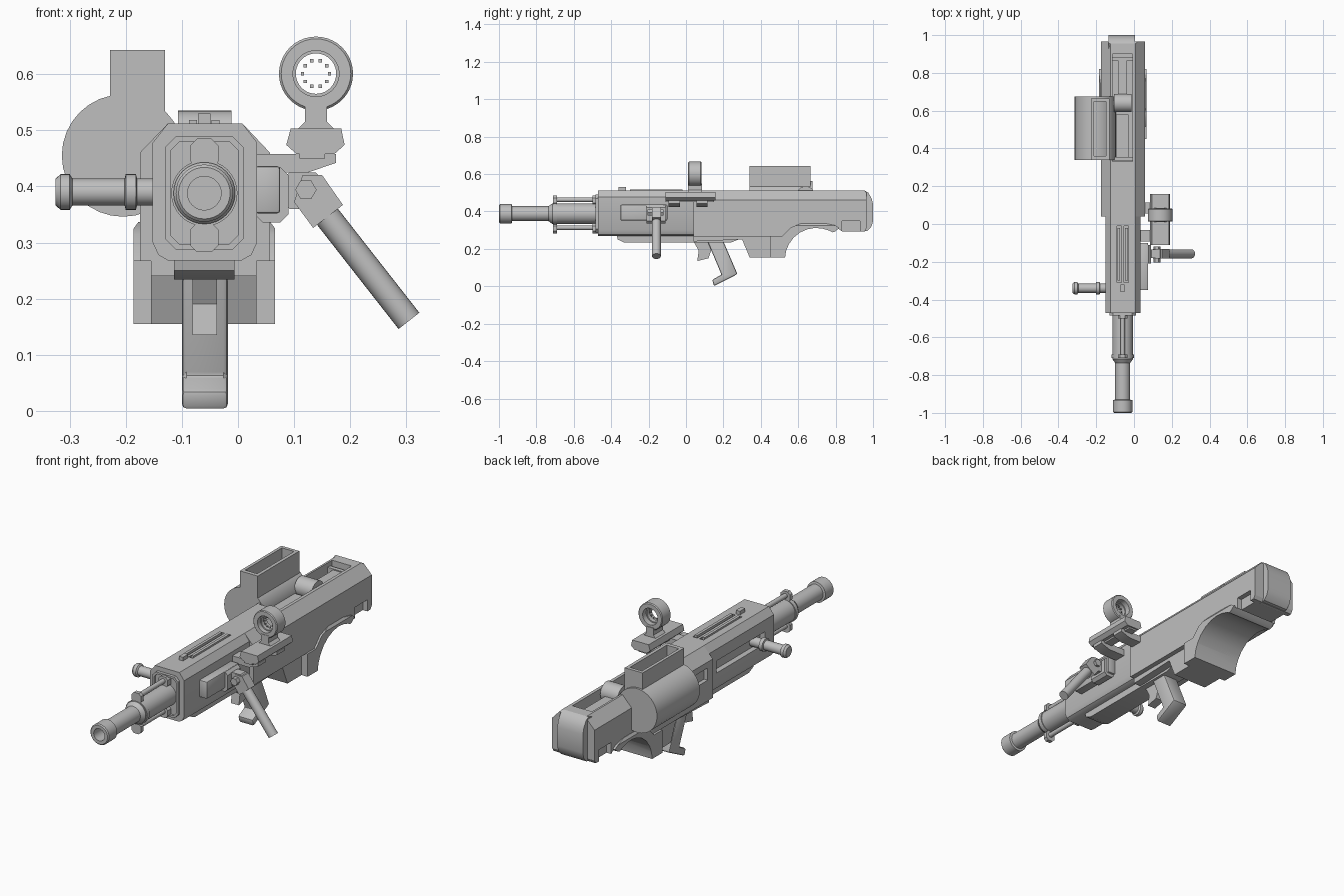
import bpy, bmesh, math
from mathutils import Vector

grey = bpy.data.materials.new("gunmetal_grey")
grey.diffuse_color = (0.52, 0.52, 0.52, 1)
CX, CZ = -0.06, 0.388          # barrel axis


def finish(name, bm):
    bmesh.ops.remove_doubles(bm, verts=bm.verts, dist=1e-5)
    bmesh.ops.recalc_face_normals(bm, faces=bm.faces)
    me = bpy.data.meshes.new(name)
    bm.to_mesh(me)
    bm.free()
    me.materials.append(grey)
    ob = bpy.data.objects.new(name, me)
    bpy.context.collection.objects.link(ob)
    return ob


def prism(name, axis, a, b, pts, bevel=0):
    """Extrude a 2D outline along an axis from a to b."""
    put = {'x': lambda t, p: (t, p[0], p[1]),
           'y': lambda t, p: (p[0], t, p[1]),
           'z': lambda t, p: (p[0], p[1], t)}[axis]
    bm = bmesh.new()
    lo = [bm.verts.new(put(a, p)) for p in pts]
    hi = [bm.verts.new(put(b, p)) for p in pts]
    bm.faces.new(lo)
    bm.faces.new(hi)
    n = len(pts)
    for i in range(n):
        j = (i + 1) % n
        bm.faces.new((lo[i], lo[j], hi[j], hi[i]))
    if bevel:
        bmesh.ops.recalc_face_normals(bm, faces=bm.faces)
        bmesh.ops.bevel(bm, geom=bm.edges[:], offset=bevel, segments=2,
                        profile=0.5, affect='EDGES', clamp_overlap=True)
    return finish(name, bm)


def box(name, x0, x1, y0, y1, z0, z1, bevel=0):
    return prism(name, 'y', y0, y1, [(x0, z0), (x1, z0), (x1, z1), (x0, z1)], bevel)


def cham(x0, x1, z0, z1, c):
    """Rectangle outline with cut corners."""
    return [(x0 + c, z0), (x1 - c, z0), (x1, z0 + c), (x1, z1 - c),
            (x1 - c, z1), (x0 + c, z1), (x0, z1 - c), (x0, z0 + c)]


def lathe(name, origin, direction, prof, seg=32, closed=False):
    """Turn (distance, radius) points around a line."""
    rot = Vector((0, 0, 1)).rotation_difference(Vector(direction).normalized())
    bm = bmesh.new()
    rings = []
    for t, r in prof:
        rings.append([bm.verts.new(Vector(origin) + rot @ Vector(
            (r * math.cos(2 * math.pi * k / seg), r * math.sin(2 * math.pi * k / seg), t)))
            for k in range(seg)])
    pairs = list(zip(rings, rings[1:]))
    if closed:
        pairs.append((rings[-1], rings[0]))
    else:
        bm.faces.new(rings[0])
        bm.faces.new(rings[-1])
    for p, q in pairs:
        for k in range(seg):
            m = (k + 1) % seg
            bm.faces.new((p[k], p[m], q[m], q[k]))
    return finish(name, bm)


def boolean(ob, other, op='DIFFERENCE'):
    mod = ob.modifiers.new("cut", 'BOOLEAN')
    mod.operation, mod.object, mod.solver = op, other, 'EXACT'
    bpy.context.view_layer.objects.active = ob
    bpy.ops.object.modifier_apply(modifier=mod.name)
    bpy.data.objects.remove(other)


# Rear body: side outline trimmed by a chamfered cross-section
arch = [(0.53, 0.155), (0.535, 0.19), (0.55, 0.225), (0.575, 0.26), (0.61, 0.288),
        (0.65, 0.305), (0.69, 0.312), (0.73, 0.308), (0.765, 0.298), (0.785, 0.288)]
body = prism("rear_body", 'x', -0.3, 0.2,
             [(0.04, 0.512), (0.04, 0.267), (0.47, 0.267), (0.47, 0.2), (0.535, 0.2)] + arch[2:] +
             [(0.81, 0.312), (0.835, 0.293), (0.955, 0.293), (0.965, 0.31),
              (0.965, 0.5), (0.955, 0.512)])
boolean(body, prism("section", 'y', 0, 1.1,
        [(-0.175, 0.1), (0.057, 0.1), (0.057, 0.46), (0.008, 0.512),
         (-0.125, 0.512), (-0.175, 0.46)]), 'INTERSECT')
boolean(body, box("top_slot", -0.115, -0.008, 0.33, 0.9, 0.44, 0.6))
for x0, x1 in ((-0.2, -0.15), (0.032, 0.1)):
    boolean(body, box("rear_notch", x0, x1, 0.835, 0.93, 0.28, 0.35))
boolean(body, box("left_port", -0.2, -0.155, 0.08, 0.2, 0.37, 0.43))

# Butt pad
prism("butt_pad", 'x', -0.135, 0.005,
      [(0.92, 0.5), (0.955, 0.512), (0.975, 0.5), (0.992, 0.47), (1.0, 0.44), (1.0, 0.35),
       (0.992, 0.32), (0.97, 0.297), (0.94, 0.292), (0.92, 0.3)])

# Lower block and flared arch panel
prism("lower_block", 'x', -0.155, 0.033,
      [(0.04, 0.28), (0.04, 0.24), (0.30, 0.25), (0.34, 0.155), (0.47, 0.155), (0.47, 0.28)])
flare = prism("arch_panel", 'x', -0.186, 0.066,
              [(0.45, 0.155)] + arch + [(0.80, 0.295), (0.82, 0.312), (0.80, 0.325),
               (0.74, 0.337), (0.62, 0.337), (0.56, 0.315), (0.515, 0.268), (0.45, 0.268)])
boolean(flare, prism("flare_section", 'y', 0, 1,
        [(-0.186, 0.1), (0.066, 0.1), (0.066, 0.325), (0.055, 0.34),
         (-0.175, 0.34), (-0.186, 0.325)]), 'INTERSECT')

# Feed roller and follower in the top slot
lathe("feed_roller", (-0.107, 0.64, 0.487), (1, 0, 0), [(0, 0.048), (0.095, 0.048)])
box("follower", -0.095, -0.028, 0.35, 0.58, 0.43, 0.475)
box("follower_tail", -0.085, -0.038, 0.68, 0.87, 0.43, 0.485)
for y in (0.345, 0.875):
    box("slot_bar", -0.115, -0.008, y - 0.01, y + 0.01, 0.44, 0.49)

# Magazine: drum with an open box on top
mag = box("magazine_box", -0.228, -0.13, 0.34, 0.665, 0.42, 0.643)
boolean(mag, box("mag_cavity", -0.213, -0.147, 0.36, 0.648, 0.53, 0.7))
lathe("magazine_drum", (-0.205, 0.34, 0.455), (0, 1, 0), [(0, 0.109), (0.335, 0.109)], 32)

# Front receiver with its left-hand slot
rec = prism("front_receiver", 'y', -0.47, 0.05,
            [(-0.125, 0.268), (0.006, 0.268), (0.024, 0.278), (0.034, 0.3), (0.034, 0.478),
             (0.008, 0.512), (-0.125, 0.512), (-0.152, 0.478), (-0.152, 0.3), (-0.142, 0.278)])
boolean(rec, box("bolt_slot", -0.2, -0.125, -0.4, -0.02, 0.36, 0.42))
boolean(rec, box("top_groove", -0.09, -0.03, -0.31, -0.01, 0.495, 0.6))
nose = prism("front_frame", 'y', -0.485, -0.47, cham(-0.13, 0.01, 0.287, 0.49, 0.02))
boolean(nose, prism("frame_hole", 'y', -0.6, -0.474, cham(-0.12, 0.0, 0.297, 0.48, 0.016)))

# Top rails and front sight
for x in (-0.08, -0.04):
    box("top_rail", x - 0.007, x + 0.007, -0.3, -0.02, 0.49, 0.518)
box("top_bolt", -0.066, -0.054, -0.34, -0.0, 0.49, 0.512)
box("front_sight", -0.071, -0.049, -0.36, -0.32, 0.505, 0.53)

# Underside plate, trigger and grip
prism("under_plate", 'x', -0.114, -0.006,
      [(-0.37, 0.272), (-0.365, 0.25), (-0.33, 0.234), (0.24, 0.234), (0.28, 0.25), (0.29, 0.272)])
prism("trigger", 'x', -0.081, -0.037,
      [(0.04, 0.24), (0.068, 0.19), (0.06, 0.135), (0.12, 0.15), (0.15, 0.24)])
prism("grip", 'x', -0.1, -0.018,
      [(0.115, 0.24), (0.2, 0.24), (0.275, 0.065), (0.15, 0.001), (0.14, 0.035),
       (0.19, 0.062)], 0.008)

# Barrel, hollow at the muzzle
lathe("barrel", (CX, 0, CZ), (0, 1, 0),
      [(-0.8, 0.03), (-1.0, 0.03), (-1.0, 0.046), (-0.995, 0.051), (-0.932, 0.051),
       (-0.93, 0.04), (-0.735, 0.04), (-0.715, 0.055), (-0.46, 0.055)], 32)

# Gas rods and the collar that holds them
for s in (-1, 1):
    z = CZ + s * 0.075
    lathe("gas_rod", (CX, -0.705, z), (0, 1, 0), [(0, 0.012), (0.24, 0.012)], 16)
    prism("rod_lug", 'y', -0.71, -0.69, cham(CX - 0.025, CX + 0.025, z - 0.03, z + 0.022, 0.012))
    prism("rod_base", 'y', -0.5, -0.465, cham(CX - 0.025, CX + 0.025, z - 0.03, z + 0.022, 0.012))
lathe("collar", (CX, -0.71, CZ), (0, 1, 0), [(0, 0.059), (0.02, 0.059)], 32)

# Charging handle
lathe("charging_handle", (-0.12, -0.34, 0.39), (-1, 0, 0),
      [(0, 0.024), (0.06, 0.024), (0.062, 0.032), (0.08, 0.032), (0.082, 0.024), (0.175, 0.024),
       (0.18, 0.032), (0.196, 0.032), (0.205, 0.024)], 24)

# Right-hand side plate and foregrip bracket
box("side_plate", 0.03, 0.075, -0.35, -0.1, 0.352, 0.436, 0.005)
prism("bracket", 'y', -0.21, -0.11, cham(0.03, 0.09, 0.336, 0.434, 0.014))
prism("bracket_arm", 'y', -0.18, -0.135, cham(0.08, 0.15, 0.36, 0.425, 0.012))
lathe("pivot_bolt", (0.121, -0.205, 0.394), (0, 1, 0), [(0, 0.019), (0.085, 0.019)], 6)
prism("foregrip_elbow", 'y', -0.183, -0.133,
      [(0.1, 0.372), (0.134, 0.326), (0.187, 0.367), (0.15, 0.42), (0.115, 0.42)])
lathe("foregrip", (0.15, -0.158, 0.358), (0.155, 0, -0.198), [(0, 0.0235), (0.251, 0.0235)], 24)

# Sight mount: two arms, a deck and a rail
for y in (-0.063, 0.085):
    prism("mount_arm", 'y', y - 0.03, y + 0.03,
          [(0.025, 0.425), (0.125, 0.425), (0.175, 0.442), (0.175, 0.458), (0.025, 0.458)])
box("mount_neck", 0.11, 0.155, -0.11, 0.15, 0.45, 0.48)
prism("sight_rail", 'y', -0.11, 0.158,
      [(0.104, 0.458), (0.172, 0.458), (0.19, 0.474), (0.184, 0.503),
       (0.094, 0.503), (0.086, 0.474)])

# Ring sight with a floating reticle
SX, SZ = 0.139, 0.601
prism("sight_foot", 'y', 0.01, 0.085,
      [(SX - 0.035, 0.5), (SX + 0.035, 0.5), (SX + 0.02, 0.515), (SX + 0.02, 0.55),
       (SX - 0.02, 0.55), (SX - 0.02, 0.515)])
lathe("sight_ring", (SX, 0.012, SZ), (0, 1, 0),
      [(0, 0.041), (0, 0.062), (0.004, 0.066), (0.066, 0.066), (0.07, 0.062), (0.07, 0.041)],
      40, True)
lathe("lens_rim", (SX, 0.035, SZ), (0, 1, 0),
      [(0, 0.036), (0, 0.042), (0.02, 0.042), (0.02, 0.036)], 40, True)
for k in range(10):
    a = 2 * math.pi * k / 10
    x, z = SX + 0.024 * math.cos(a), SZ + 0.024 * math.sin(a)
    box("reticle_dot", x - 0.003, x + 0.003, 0.04, 0.046, z - 0.003, z + 0.003)

# Smooth the round parts, keep hard edges sharp
bpy.ops.object.select_all(action='SELECT')
bpy.context.view_layer.objects.active = body
bpy.ops.object.shade_smooth_by_angle(angle=math.radians(30))
